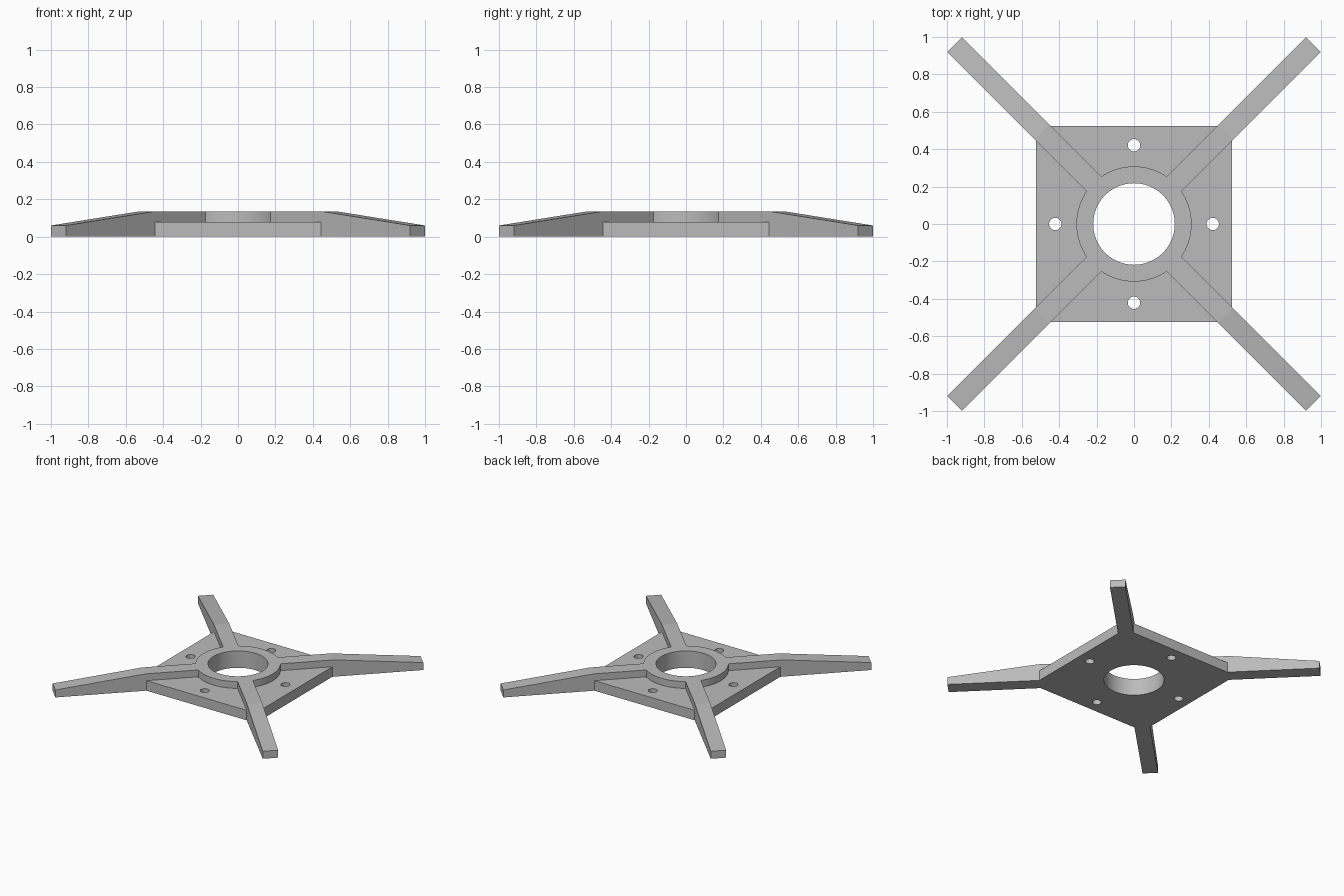
import bpy, bmesh, math
from mathutils import Matrix, Vector

cube = bpy.data.objects.get("Cube")
if cube:
    bpy.data.objects.remove(cube, do_unlink=True)

grey = bpy.data.materials.new("light grey")
grey.use_nodes = True
colour = (0.5, 0.5, 0.5, 1)
grey.diffuse_color = colour
grey.node_tree.nodes["Principled BSDF"].inputs["Base Color"].default_value = colour

PLATE_HALF, PLATE_TOP, RIM_TOP = 0.525, 0.08, 0.135
BORE, RIM = 0.218, 0.308
ARM_WIDTH, ARM_START, ARM_BEND, ARM_END, TIP_TOP = 0.113, 0.26, 0.694, 1.357, 0.06


def make_object(name, bm):
    bmesh.ops.recalc_face_normals(bm, faces=bm.faces)
    mesh = bpy.data.meshes.new(name)
    bm.to_mesh(mesh)
    bm.free()
    mesh.materials.append(grey)
    obj = bpy.data.objects.new(name, mesh)
    bpy.context.collection.objects.link(obj)
    return obj


def cylinder(name, radius, bottom, top, sides, x=0, y=0):
    bm = bmesh.new()
    bmesh.ops.create_cone(bm, cap_ends=True, segments=sides, radius1=radius,
                          radius2=radius, depth=top - bottom,
                          matrix=Matrix.Translation((x, y, (top + bottom) / 2)))
    return make_object(name, bm)


def arm(name, angle):
    # Side profile extruded across the arm, then turned to its diagonal
    bm = bmesh.new()
    profile = [(ARM_START, 0), (ARM_END, 0), (ARM_END, TIP_TOP),
               (ARM_BEND, RIM_TOP), (ARM_START, RIM_TOP)]
    face = bm.faces.new([bm.verts.new((r, -ARM_WIDTH / 2, z)) for r, z in profile])
    side = bmesh.ops.extrude_face_region(bm, geom=[face])
    verts = [v for v in side["geom"] if isinstance(v, bmesh.types.BMVert)]
    bmesh.ops.translate(bm, verts=verts, vec=Vector((0, ARM_WIDTH, 0)))
    bmesh.ops.rotate(bm, verts=bm.verts, matrix=Matrix.Rotation(angle, 3, 'Z'))
    return make_object(name, bm)


def combine(target, other, operation):
    bpy.context.view_layer.objects.active = target
    mod = target.modifiers.new(operation.lower(), 'BOOLEAN')
    mod.operation, mod.solver, mod.object = operation, 'EXACT', other
    bpy.ops.object.modifier_apply(modifier=mod.name)
    bpy.data.objects.remove(other, do_unlink=True)


# Square base plate
bm = bmesh.new()
bmesh.ops.create_cube(bm, size=1)
bmesh.ops.scale(bm, verts=bm.verts, vec=(2 * PLATE_HALF, 2 * PLATE_HALF, PLATE_TOP))
bmesh.ops.translate(bm, verts=bm.verts, vec=(0, 0, PLATE_TOP / 2))
bracket = make_object("mounting_bracket", bm)

# Raised centre rim and four tapered diagonal arms
combine(bracket, cylinder("rim", RIM, 0, RIM_TOP, 96), 'UNION')
for i in range(4):
    combine(bracket, arm("arm", math.pi / 4 + i * math.pi / 2), 'UNION')

# Centre bore and four screw holes
combine(bracket, cylinder("bore", BORE, -0.1, 0.3, 96), 'DIFFERENCE')
for i in range(4):
    a = i * math.pi / 2
    combine(bracket, cylinder("screw_hole", 0.033, -0.1, 0.3, 32,
                              0.421 * math.cos(a), 0.421 * math.sin(a)), 'DIFFERENCE')

bpy.ops.object.select_all(action='DESELECT')
bracket.select_set(True)
bpy.context.view_layer.objects.active = bracket
bpy.ops.object.shade_smooth_by_angle(angle=math.radians(20))
# Keep the planar faces flat, including the gentle slope of the arms
for p in bracket.data.polygons:
    c = p.center
    if abs(p.normal.z) > 0.1 or c.xy.length > RIM + 0.2:
        p.use_smooth = False
